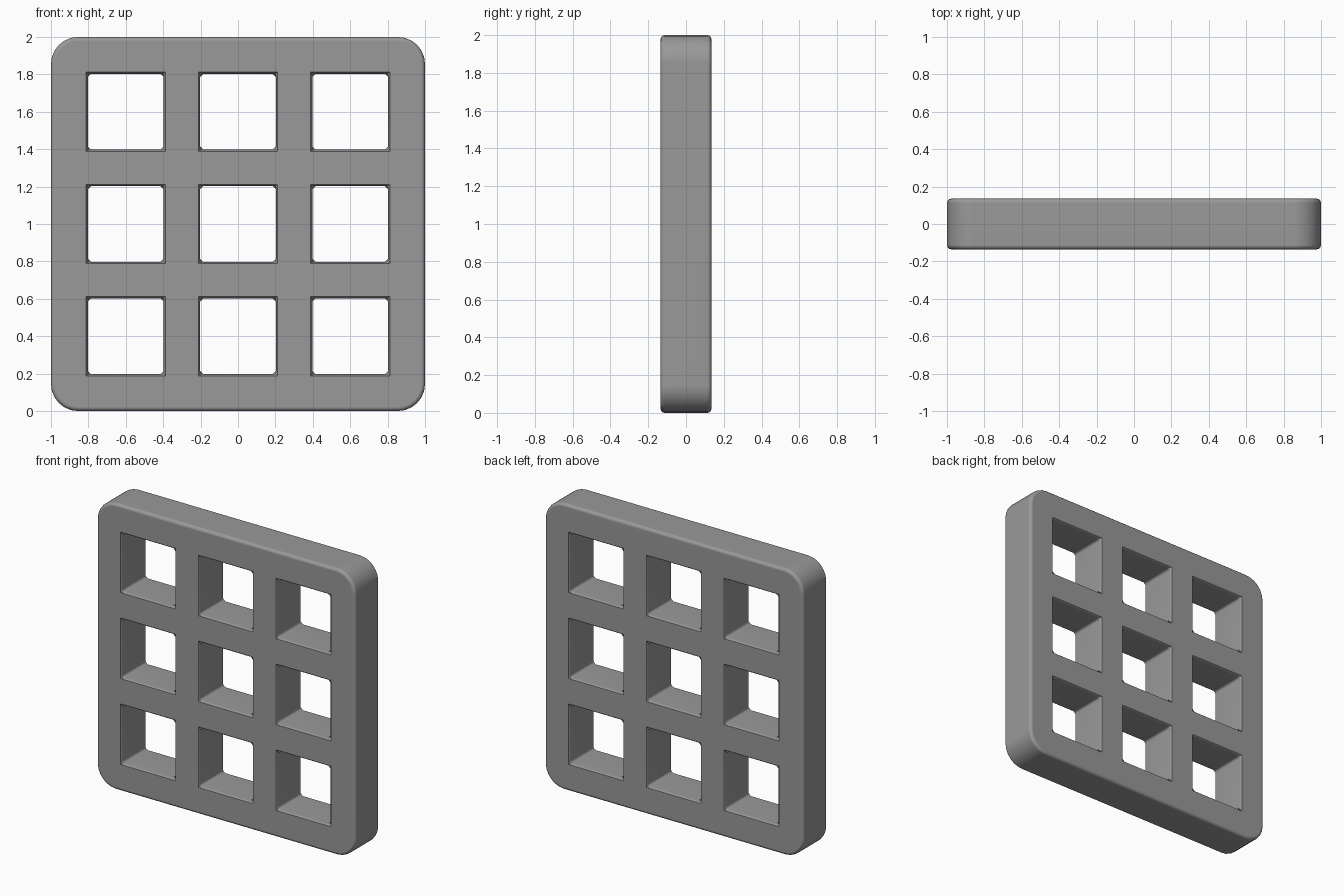
import bpy, bmesh
from math import sin, cos, pi, radians

if "Cube" in bpy.data.objects:
    bpy.data.objects.remove(bpy.data.objects["Cube"])

DEPTH = 0.135      # half thickness
PITCH = 0.6        # spacing between openings


def rounded_square(half, radius, segments):
    """Outline of a square with rounded corners, centred on the origin."""
    pts = []
    for corner, (sx, sz) in enumerate([(1, 1), (-1, 1), (-1, -1), (1, -1)]):
        for i in range(segments + 1):
            a = (corner + i / segments) * pi / 2
            pts.append((sx * (half - radius) + radius * cos(a),
                        sz * (half - radius) + radius * sin(a)))
    return pts


def loft(bm, rings, cx, cz):
    """Skin a closed solid through (y, outline) rings."""
    loops = [[bm.verts.new((cx + x, y, cz + z)) for x, z in pts] for y, pts in rings]
    n = len(loops[0])
    for a, b in zip(loops, loops[1:]):
        for i in range(n):
            bm.faces.new((a[i], a[(i + 1) % n], b[(i + 1) % n], b[i]))
    bm.faces.new(loops[0])
    bm.faces.new(loops[-1])


def finish(bm, name):
    bmesh.ops.remove_doubles(bm, verts=bm.verts, dist=1e-6)
    bmesh.ops.recalc_face_normals(bm, faces=bm.faces)
    mesh = bpy.data.meshes.new(name)
    bm.to_mesh(mesh)
    bm.free()
    obj = bpy.data.objects.new(name, mesh)
    bpy.context.collection.objects.link(obj)
    return obj


# Rounded plate with softly bevelled rims
bm = bmesh.new()
b = 0.022
front = []
for i in range(4):
    a = i / 3 * pi / 2
    inset = b * (1 - sin(a))
    front.append((-DEPTH + b * (1 - cos(a)),
                  rounded_square(1 - inset, 0.145 - inset, 6)))
loft(bm, front + [(-y, pts) for y, pts in reversed(front)], 0, 1)
lattice = finish(bm, "lattice_panel")

# Nine openings: narrow walls with clipped corners, flaring to square rims
bm = bmesh.new()
half = [(-0.2, rounded_square(0.213, 0.0005, 1)),
        (-DEPTH + 0.001, rounded_square(0.212, 0.0005, 1)),
        (-DEPTH + 0.012, rounded_square(0.203, 0.018, 1))]
for ix in (-1, 0, 1):
    for iz in (-1, 0, 1):
        loft(bm, half + [(-y, p) for y, p in reversed(half)], ix * PITCH, 1 + iz * PITCH)
cutter = finish(bm, "opening_cutter")
cutter.hide_render = True

cut = lattice.modifiers.new("openings", 'BOOLEAN')
cut.operation = 'DIFFERENCE'
cut.solver = 'EXACT'
cut.object = cutter
bpy.context.view_layer.objects.active = lattice
lattice.select_set(True)
bpy.ops.object.modifier_apply(modifier=cut.name)
bpy.data.objects.remove(cutter)

# Smooth rims, flat faces
bpy.ops.object.shade_smooth_by_angle(angle=radians(50))
wn = lattice.modifiers.new("normals", 'WEIGHTED_NORMAL')
wn.keep_sharp = True

# Dark grey finish
grey = bpy.data.materials.new("dark_grey")
grey.diffuse_color = (0.32, 0.32, 0.32, 1)
grey.use_nodes = True
grey.node_tree.nodes["Principled BSDF"].inputs["Base Color"].default_value = grey.diffuse_color
lattice.data.materials.clear()
lattice.data.materials.append(grey)
for poly in lattice.data.polygons:
    poly.material_index = 0
